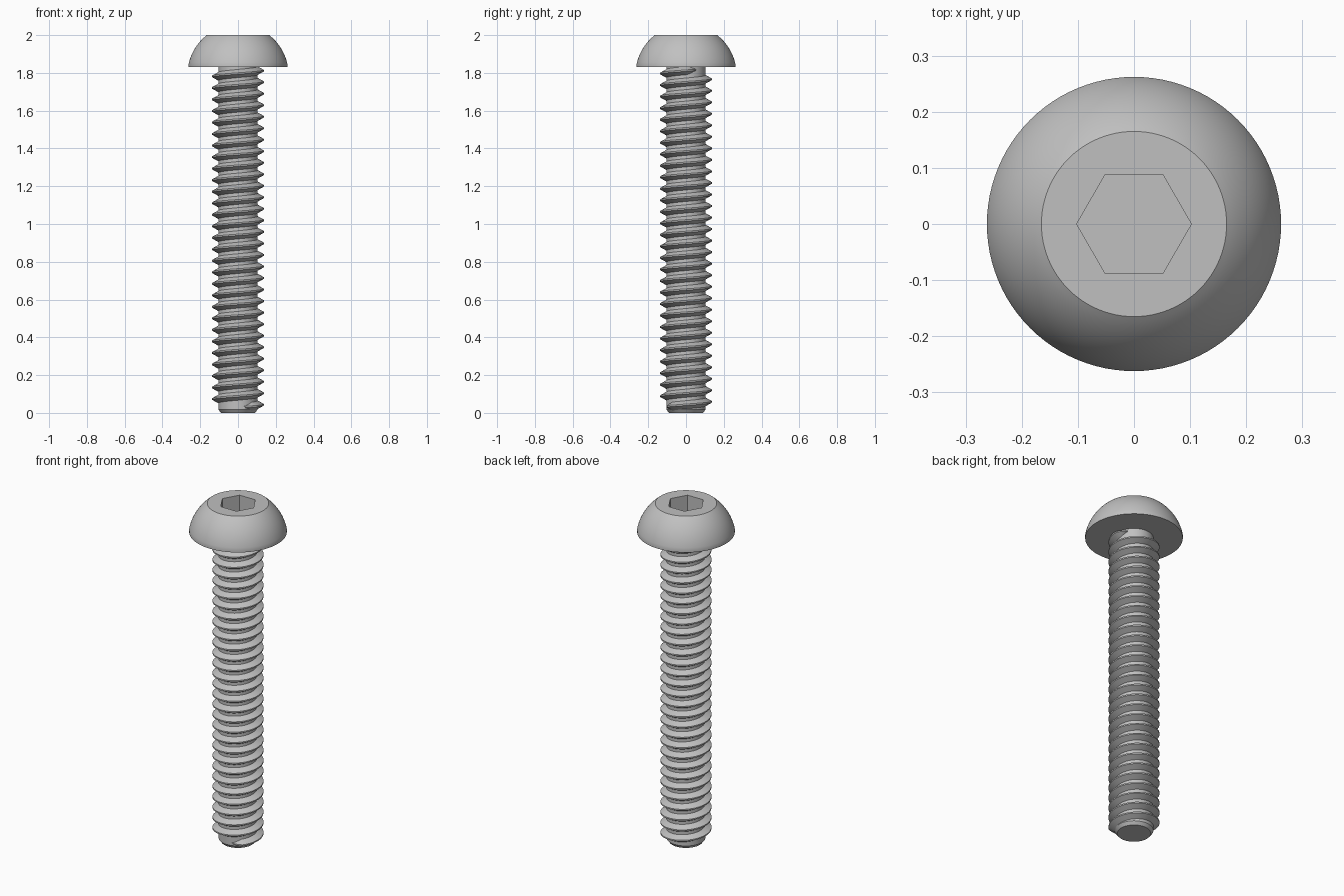
import bpy
import bmesh
from math import cos, sin, pi, radians

cube = bpy.data.objects.get("Cube")
if cube:
    bpy.data.objects.remove(cube)

steel = bpy.data.materials.new("grey_steel")
steel.use_nodes = True
GREY = (0.53, 0.53, 0.53, 1)
steel.diffuse_color = GREY
steel.node_tree.nodes["Principled BSDF"].inputs["Base Color"].default_value = GREY


def finish(name, bm):
    """Turn a bmesh into a smooth-shaded object with sharp edges kept."""
    bmesh.ops.recalc_face_normals(bm, faces=bm.faces)
    mesh = bpy.data.meshes.new(name)
    bm.to_mesh(mesh)
    bm.free()
    mesh.materials.append(steel)
    mesh.shade_smooth()
    mesh.set_sharp_from_angle(angle=radians(30))
    obj = bpy.data.objects.new(name, mesh)
    bpy.context.collection.objects.link(obj)
    return obj


def skin(bm, rows, wrap):
    """Join neighbouring rows of points with quads and cap both ends."""
    rows = [[bm.verts.new(p) for p in row] for row in rows]
    n = len(rows[0])
    for a, b in zip(rows, rows[1:]):
        for i in range(n if wrap else n - 1):
            j = (i + 1) % n
            bm.faces.new((a[i], a[j], b[j], b[i]))
    bm.faces.new(rows[0])
    bm.faces.new(rows[-1])


def circle(r, z, n=96):
    return [(r * cos(2 * pi * i / n), r * sin(2 * pi * i / n), z) for i in range(n)]


def hexagon(flat, z, n=96):
    """Hexagon with a corner on +x, sampled at the same angles as circle()."""
    pts = []
    for i in range(n):
        a = 2 * pi * i / n
        r = flat / cos(a % (pi / 3) - pi / 6)
        pts.append((r * cos(a), r * sin(a), z))
    return pts


# Button head with domed side and hexagonal socket
HEAD_Z, TOP_Z = 1.83, 2.0
DOME_R, DOME_Z = 0.268, 1.789
rows = [circle(0.262, HEAD_Z)]
for i in range(17):
    a = radians(12 + 40 * i / 16)
    rows.append(circle(DOME_R * cos(a), DOME_Z + DOME_R * sin(a)))
rows[-1] = circle(0.165, TOP_Z)
rows += [hexagon(0.0885, TOP_Z), hexagon(0.0885, TOP_Z - 0.1)]
bm = bmesh.new()
skin(bm, rows, True)
finish("button_head", bm)

# Plain core of the shank with a chamfered tip
CORE = 0.104
bm = bmesh.new()
skin(bm, [circle(0.09, 0), circle(CORE, 0.018), circle(CORE, HEAD_Z + 0.005)], True)
finish("shank_core", bm)

# Right-handed helical thread, tapering out at both ends
PITCH, CREST = 0.061, 0.137
START, END, STEP = -75, 29 * 360 + 35, 7.5
rows = []
for k in range(int((END - START) / STEP) + 1):
    deg = START + k * STEP
    a = radians(deg)
    z = 0.043 + PITCH * deg / 360
    fade = max(0.05, min(1, (deg - START) / 30, (END - deg) / 30))
    section = [(CORE - 0.002, -0.375 * fade), (CORE + (CREST - CORE) * fade, -0.0625),
               (CORE + (CREST - CORE) * fade, 0.0625), (CORE - 0.002, 0.375 * fade)]
    rows.append([(r * cos(a), r * sin(a), z + PITCH * h) for r, h in section])
bm = bmesh.new()
skin(bm, rows, True)
finish("screw_thread", bm)
